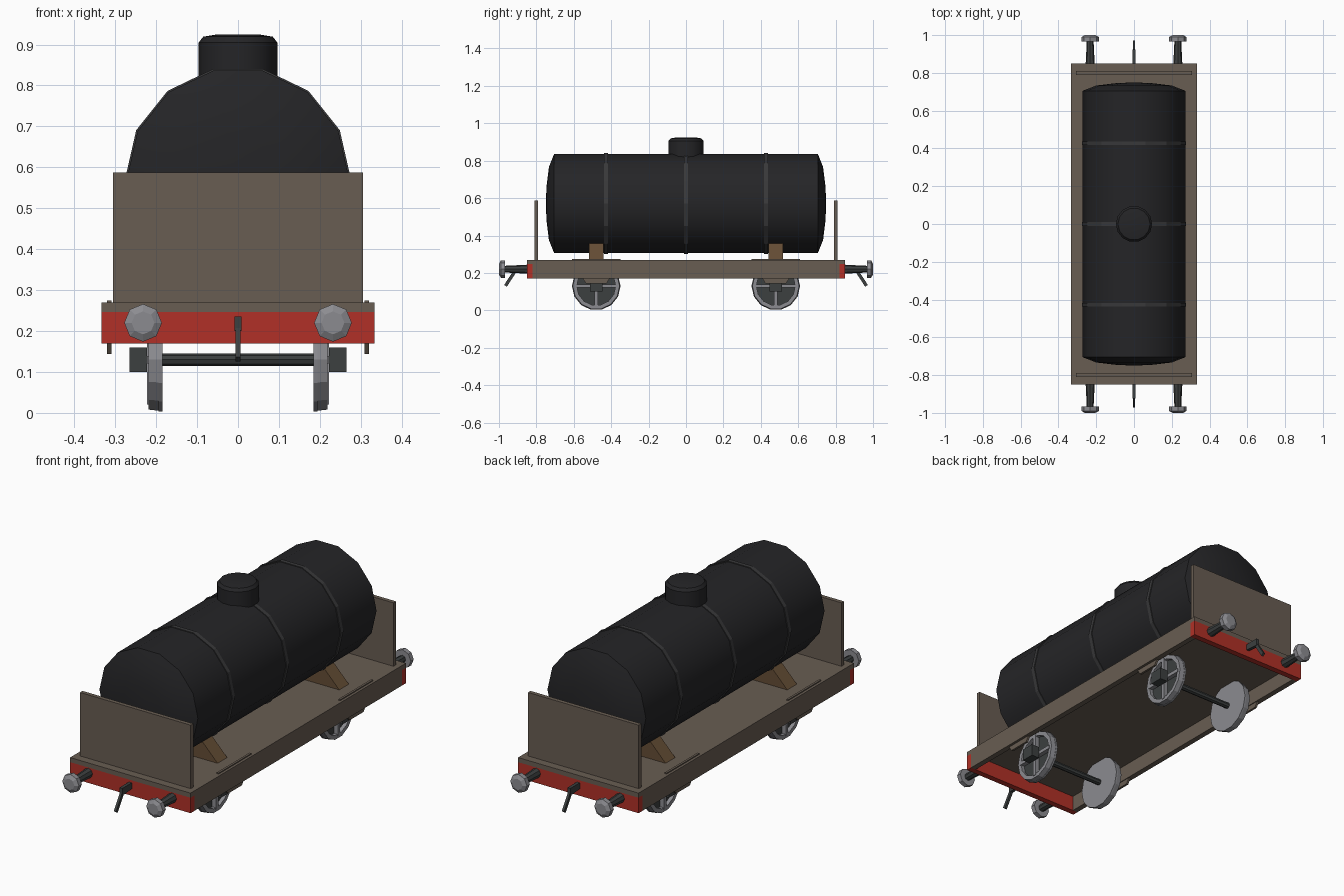
import bpy, math

if "Cube" in bpy.data.objects:
    bpy.data.objects.remove(bpy.data.objects["Cube"])


def mat(name, r, g, b):
    m = bpy.data.materials.new(name)
    m.diffuse_color = (r, g, b, 1)
    m.use_nodes = True
    m.node_tree.nodes["Principled BSDF"].inputs["Base Color"].default_value = m.diffuse_color
    return m


BLACK = mat("tank_black", .018, .018, .02)
BAND = mat("band_grey", .04, .04, .042)
TAUPE = mat("frame_taupe", .14, .11, .085)
RED = mat("beam_red", .44, .03, .02)
WOOD = mat("saddle_brown", .13, .075, .035)
STEEL = mat("steel", .26, .26, .28)
DARK = mat("dark_iron", .045, .05, .05)


def mesh(name, verts, faces, m, smooth=False):
    me = bpy.data.meshes.new(name)
    me.from_pydata(verts, [], faces)
    me.materials.append(m)
    ob = bpy.data.objects.new(name, me)
    bpy.context.collection.objects.link(ob)
    bpy.context.view_layer.objects.active = ob
    ob.select_set(True)
    bpy.ops.object.mode_set(mode='EDIT')
    bpy.ops.mesh.select_all(action='SELECT')
    bpy.ops.mesh.normals_make_consistent(inside=False)
    bpy.ops.object.mode_set(mode='OBJECT')
    if smooth:
        bpy.ops.object.shade_smooth_by_angle(angle=math.radians(30))
    ob.select_set(False)
    return ob


def orient(axis, t, a, b):
    return {'X': (t, a, b), 'Y': (a, t, b), 'Z': (a, b, t)}[axis]


def prism(name, axis, pts, t0, t1, m):
    """Extrude a 2D outline along an axis."""
    n = len(pts)
    v = [orient(axis, t, *p) for t in (t0, t1) for p in pts]
    f = [tuple(range(n)), tuple(range(n, 2 * n))]
    f += [(i, (i + 1) % n, (i + 1) % n + n, i + n) for i in range(n)]
    return mesh(name, v, f, m)


def box(name, x0, x1, y0, y1, z0, z1, m):
    return prism(name, 'Z', [(x0, y0), (x1, y0), (x1, y1), (x0, y1)], z0, z1, m)


def lathe(name, axis, centre, prof, sides, m, closed=False, smooth=False):
    """Revolve (radius, position) pairs; closed makes a ring, otherwise ends are capped."""
    v = []
    for r, t in prof:
        for i in range(sides):
            a = 2 * math.pi * i / sides
            v.append(orient(axis, t, centre[0] + r * math.cos(a), centre[1] + r * math.sin(a)))
    k = len(prof)
    f = []
    for j in range(k if closed else k - 1):
        p, q = j * sides, (j + 1) % k * sides
        for i in range(sides):
            n = (i + 1) % sides
            f.append((p + i, p + n, q + n, q + i))
    if not closed:
        f += [tuple(range(sides)), tuple(range((k - 1) * sides, k * sides))]
    return mesh(name, v, f, m, smooth)


# tank with domed ends, bands and filler dome
TZ, TR = .571, .272
half = [(TR, .705), (.2, .733), (.1, .745), (.02, .749)]
lathe("tank", 'Y', (0, TZ), [(r, -y) for r, y in reversed(half)] + half, 14, BLACK, smooth=True)
for y in (-.428, 0, .428):
    lathe("tank_band", 'Y', (0, TZ), [(TR - .01, y - .01), (TR + .004, y - .01),
          (TR + .004, y + .01), (TR - .01, y + .01)], 14, BAND, closed=True)
lathe("filler_dome", 'Z', (0, 0), [(.096, .80), (.096, .905), (.085, .919), (.05, .925)], 14, BLACK, smooth=True)

# underframe: deck and side beams
box("deck", -.333, .333, -.85, .85, .247, .27, TAUPE)
for s in (-1, 1):
    xs = sorted((s * .305, s * .333))
    box("side_beam", *xs, -.82, .82, .17, .247, TAUPE)

# both ends: red beam, end board, buffers and coupling hook
for s in (-1, 1):
    box("end_beam", -.333, .333, *sorted((s * .82, s * .85)), .17, .247, RED)
    box("end_board", -.306, .306, *sorted((s * .79, s * .81)), .27, .587, TAUPE)
    for x in (-.232, .232):
        lathe("buffer_shank", 'Y', (x, .22), [(.024, s * .845), (.018, s * .968)], 8, DARK)
        lathe("buffer_head", 'Y', (x, .22), [(.046, s * .967), (.046, s * .99), (.028, s * 1.0)], 8, STEEL)
    prism("coupling_hook", 'X', [(s * .845, .205), (s * .845, .235), (s * .925, .235), (s * .925, .2),
                                 (s * .905, .2)], -.008, .008, DARK)
    prism("coupling_link", 'X', [(s * .905, .208), (s * .925, .208), (s * .972, .136),
                                 (s * .958, .126)], -.006, .006, DARK)

# two axles with saddles, wheels, springs and axle boxes
for y in (-.48, .48):
    prism("saddle", 'Y', [(-.25, .27), (.25, .27), (.16, .362), (-.16, .362)], y - .038, y + .038, WOOD)
    lathe("axle", 'X', (y, .13), [(.015, -.19), (.015, .19)], 8, DARK)
    for s in (-1, 1):
        lathe("wheel_disc", 'X', (y, .13), [(.13, s * .184), (.13, s * .194)], 14, STEEL)
        lathe("wheel_rim", 'X', (y, .13), [(.128, s * .193), (.125, s * .219), (.104, s * .219),
              (.104, s * .193)], 14, STEEL, closed=True)
        lathe("wheel_recess", 'X', (y, .13), [(.105, s * .193), (.105, s * .2)], 14, DARK)
        xs = sorted((s * .198, s * .222))
        box("spoke", *xs, y - .11, y + .11, .121, .139, STEEL)
        box("spoke", *xs, y - .009, y + .009, .02, .24, STEEL)
        box("axle_box", *sorted((s * .222, s * .265)), y - .034, y + .034, .1, .16, DARK)
        prism("spring", 'X', [(y - .13, .275), (y + .13, .275), (y + .13, .258), (y + .055, .144),
                              (y - .055, .144), (y - .13, .258)], s * .309, s * .32, TAUPE)
